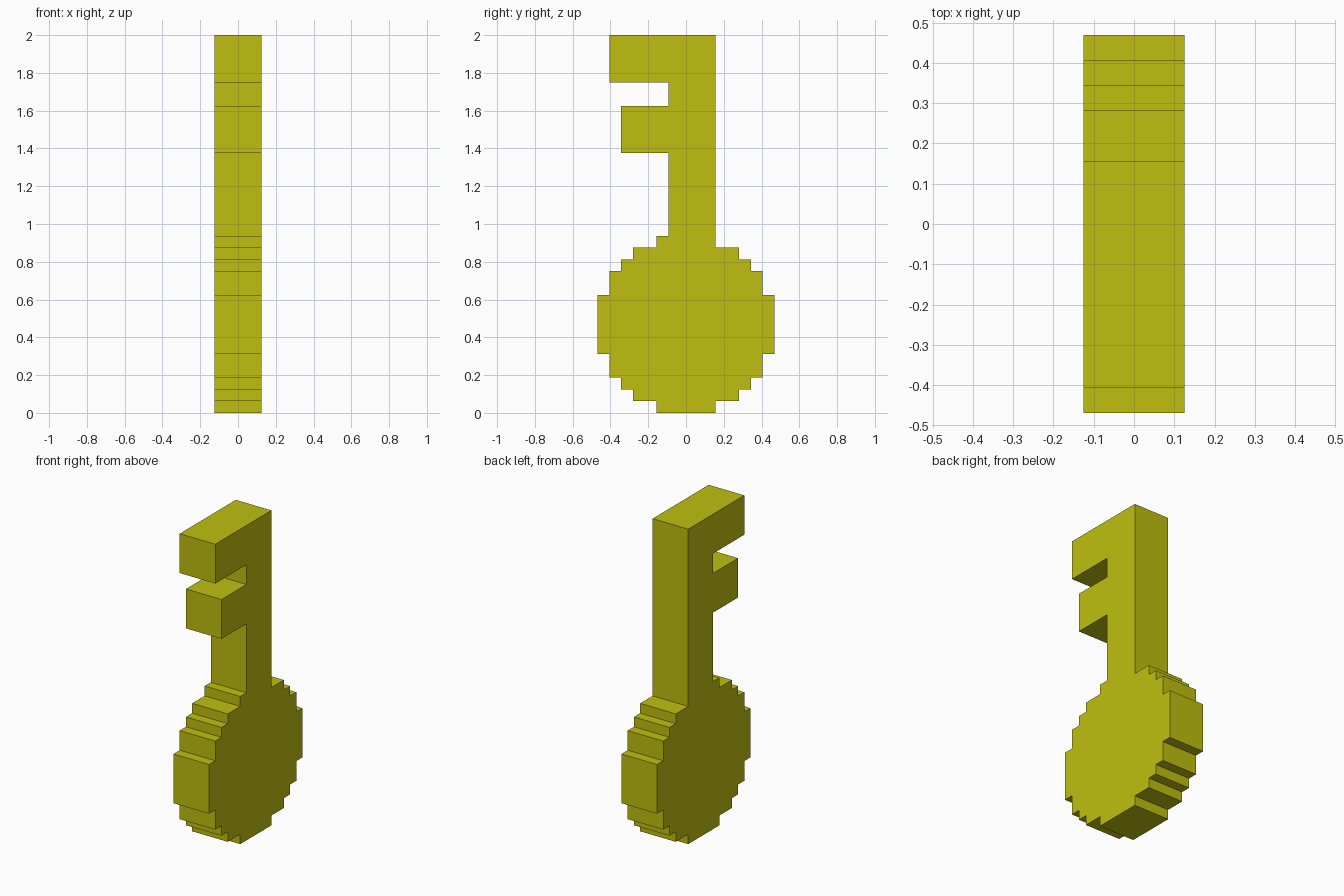
import bpy
import bmesh

cube = bpy.data.objects.get("Cube")
if cube:
    bpy.data.objects.remove(cube, do_unlink=True)

U = 1 / 16           # size of one grid step
HALF_WIDTH = 2 * U   # half thickness of the key

# One flat colour
yellow = bpy.data.materials.new("key yellow")
yellow.use_nodes = True
colour = (0.52, 0.52, 0.005, 1)
yellow.diffuse_color = colour
yellow.node_tree.nodes["Principled BSDF"].inputs["Base Color"].default_value = colour

# Rows from bottom to top, in grid steps: (top height, front edge, back edge)
rows = [
    # stepped round bow
    (1, -2.5, 2.5), (2, -4.5, 4.5), (3, -5.5, 5.5), (5, -6.5, 6.5),
    (10, -7.5, 7.5), (12, -6.5, 6.5), (13, -5.5, 5.5), (14, -4.5, 4.5),
    (15, -2.5, 2.5),
    # shank with two teeth
    (22, -1.5, 2.5), (26, -5.5, 2.5), (28, -1.5, 2.5), (32, -6.5, 2.5),
]


def stepped_side(column):
    """Outline of one side, bottom to top, without points on straight runs."""
    points, z = [], 0
    for row in rows:
        y = row[column]
        if points and points[-1][0] == y:
            points.pop()
        else:
            points.append((y, z))
        z = row[0]
        points.append((y, z))
    return points


# Key: the stepped outline extruded across its thickness
outline = stepped_side(2) + stepped_side(1)[::-1]
bm = bmesh.new()
face = bm.faces.new([bm.verts.new((-HALF_WIDTH, y * U, z * U)) for y, z in outline])
extruded = bmesh.ops.extrude_face_region(bm, geom=[face])["geom"]
bmesh.ops.translate(bm, vec=(2 * HALF_WIDTH, 0, 0),
                    verts=[v for v in extruded if isinstance(v, bmesh.types.BMVert)])
bmesh.ops.recalc_face_normals(bm, faces=bm.faces)

mesh = bpy.data.meshes.new("key")
bm.to_mesh(mesh)
bm.free()
mesh.materials.append(yellow)
key = bpy.data.objects.new("key", mesh)
bpy.context.collection.objects.link(key)
